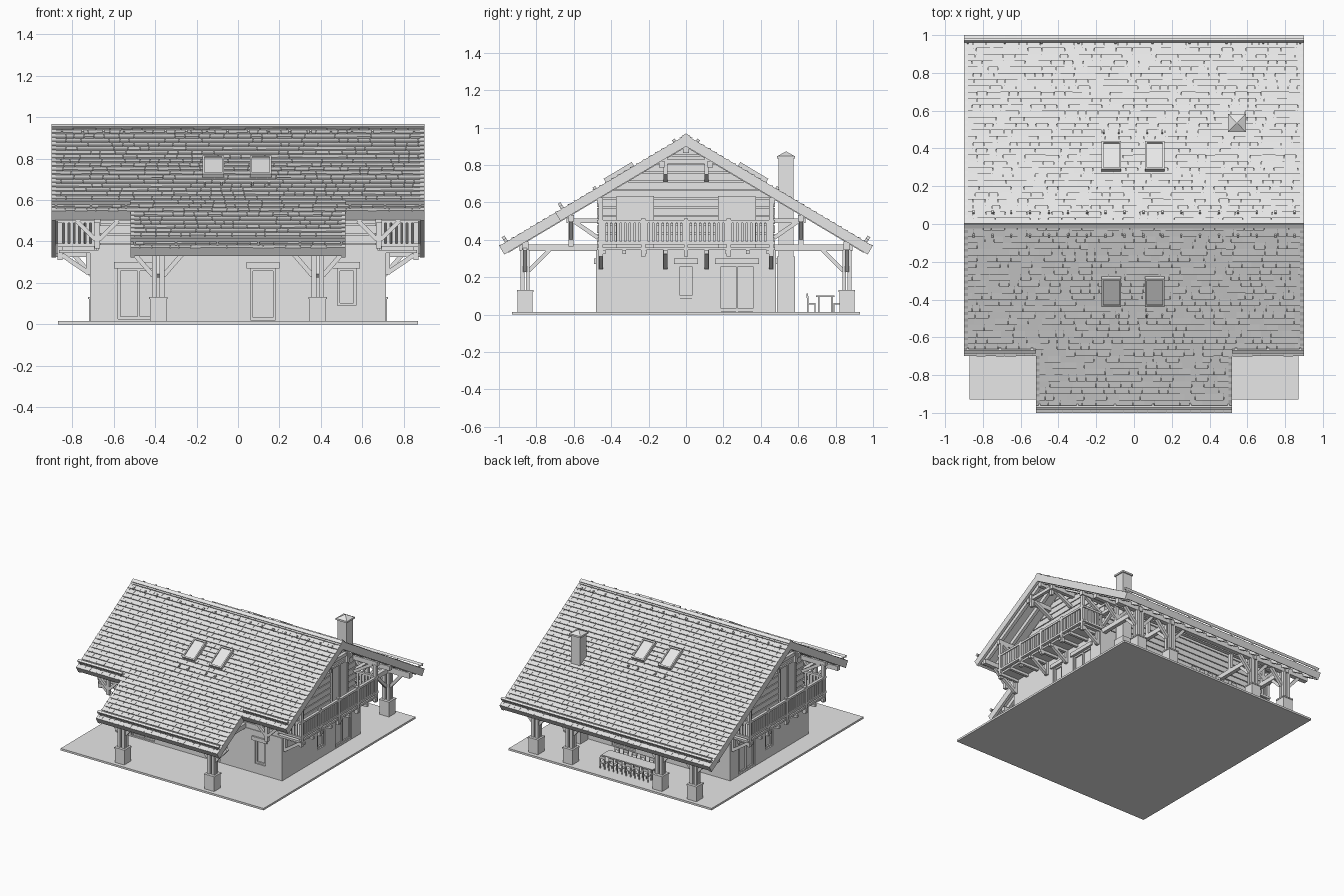
import bpy, bmesh, math, random
from mathutils import Vector

random.seed(4)
if "Cube" in bpy.data.objects:
    bpy.data.objects.remove(bpy.data.objects["Cube"])

grey = bpy.data.materials.new("pale_grey")
grey.use_nodes = True
grey.diffuse_color = (0.8, 0.8, 0.8, 1)
grey.node_tree.nodes["Principled BSDF"].inputs["Base Color"].default_value = (0.8, 0.8, 0.8, 1)

parts = {}
PITCH = 0.595
RIDGE = 0.965
ANG = math.atan(PITCH)


def hexa(name, pts):
    """Six-sided solid: four bottom corners, then four top corners."""
    bm = parts.setdefault(name, bmesh.new())
    v = [bm.verts.new(p) for p in pts]
    for f in ((3, 2, 1, 0), (4, 5, 6, 7), (0, 1, 5, 4), (1, 2, 6, 5), (2, 3, 7, 6), (3, 0, 4, 7)):
        bm.faces.new([v[i] for i in f])


def box(name, x, y, z):
    (a, b), (c, d) = sorted(x), sorted(y)
    hexa(name, [(p, q, h) for h in z for p, q in ((a, c), (b, c), (b, d), (a, d))])


def block(name, cx, cy, w, d, z0, z1):
    box(name, (cx - w / 2, cx + w / 2), (cy - d / 2, cy + d / 2), (z0, z1))


def beam(name, p, q, w=0.025):
    """Square timber between two points."""
    p, q = Vector(p), Vector(q)
    axis = (q - p).normalized()
    side = axis.cross((0, 0, 1))
    if side.length < 0.01:
        side = Vector((1, 0, 0))
    side = side.normalized() * w / 2
    up = side.cross(axis)
    hexa(name, [e + side * i + up * j for e in (p, q) for i, j in ((-1, -1), (1, -1), (1, 1), (-1, 1))])


def roof_z(y):
    return RIDGE - PITCH * abs(y)


def on_roof(x, y, s, h):
    """Point on slope s (-1 front, 1 back), raised by h along the normal."""
    return (x, s * (y + h * math.sin(ANG)), roof_z(y) + h * math.cos(ANG))


def slab(name, s, x, y, low, high, high_end=None):
    """Piece lying on the slope; high_end sets its top at the lower edge."""
    tops = (high, high if high_end is None else high_end)
    hexa(name, [on_roof(a, y[k], s, (low, tops[k])[t]) for t in (0, 1)
                for a, k in ((x[0], 0), (x[1], 0), (x[1], 1), (x[0], 1))])


# Ground floor, with openings: side, centre, width, bottom, top
box("ground_slab", (-0.87, 0.87), (-0.93, 0.93), (0, 0.015))
box("ground_floor_wall", (-0.715, 0.715), (-0.48, 0.48), (0.01, 0.345))
openings = [("front", -0.48, 0.2, 0.025, 0.27), ("front", 0.12, 0.12, 0.02, 0.27),
            ("front", 0.525, 0.09, 0.09, 0.27), ("back", 0.2, 0.2, 0.02, 0.27),
            ("back", -0.35, 0.12, 0.09, 0.27)]
for side in ("right", "left"):
    openings += [(side, 0, 0.09, 0.09, 0.27), (side, 0.272, 0.195, 0.02, 0.27)]


def on_wall(name, side, a, depth, z):
    s = -1 if side in ("front", "left") else 1
    face = 0.48 if side in ("front", "back") else 0.715
    d = (s * (face + depth[0]), s * (face + depth[1]))
    if face == 0.48:
        box(name, a, d, z)
    else:
        box(name, d, a, z)


for side, c, w, z0, z1 in openings:
    a, b = c - w / 2, c + w / 2
    on_wall("opening_cutter", side, (a, b), (-0.02, 0.05), (z0, z1))
    on_wall("door_and_window_lintels", side, (a - 0.02, b + 0.02), (-0.005, 0.012), (z1, z1 + 0.03))
    for m in (a + 0.006, b - 0.006) + ((c,) if w > 0.15 else ()):
        on_wall("door_and_window_frames", side, (m - 0.006, m + 0.006), (-0.021, -0.008), (z0, z1))
    for z in (z0, z1 - 0.012):
        on_wall("door_and_window_frames", side, (a, b), (-0.021, -0.01), (z, z + 0.012))

# Upper floor of stacked logs, clipped under the roof
def half(z, inset):
    return max(0.01, min(0.475, (RIDGE - 0.06 - z) / PITCH) - inset)


rows = 12
rise = (0.9 - 0.345) / rows
for i in range(rows):
    z = 0.345 + i * rise
    for name, end, inset, top in (("upper_wall_logs", 0.675, 0, z + rise - 0.006),
                                  ("upper_wall_core", 0.665, 0.008, z + rise)):
        hexa(name, [(sx * end, sy * half(h, inset), h) for h in (z, top)
                    for sx, sy in ((-1, -1), (1, -1), (1, 1), (-1, 1))])

# Roof: deck, rafters, edge boards and overlapping shingles
def sections(s):
    return [(-0.9, 0.9, 0, 1)] if s > 0 else [(-0.9, 0.9, 0, 0.7), (-0.52, 0.52, 0.7, 1)]


for s in (-1, 1):
    for x0, x1, y0, y1 in sections(s):
        slab("roof_deck", s, (x0, x1), (y0, y1), -0.03, -0.011)
        for e in (x0, x1 - 0.02):
            slab("verge_boards", s, (e, e + 0.02), (y0, y1), -0.056, -0.004)
        if s < 0 and y0 == 0:
            spans = ((-0.9, -0.52), (0.52, 0.9))
        else:
            spans = ((x0, x1),)
        for a, b in spans:
            slab("eave_fascia", s, (a, b), (y1 - 0.015, y1), -0.048, -0.004)
            slab("snow_rails", s, (a, b), (y1 - 0.045, y1 - 0.03), 0.012, 0.03)
            n = round((b - a) / 0.2)
            for k in range(n + 1):
                x = a + 0.02 + (b - a - 0.04) * k / n
                slab("snow_rails", s, (x - 0.005, x + 0.005), (y1 - 0.045, y1 - 0.03), -0.01, 0.012)
    for k in range(18):
        x = -0.85 + 0.1 * k
        end = 0.98 if s > 0 or abs(x) < 0.52 else 0.68
        slab("rafters", s, (x - 0.012, x + 0.012), (0.03, end), -0.06, -0.028)
        slab("ridge_hooks", s, (x - 0.005, x + 0.005), (0.055, 0.07), -0.005, 0.01)
    courses = 30
    for c in range(courses):
        y0, y1 = c / courses, (c + 1) / courses
        edge = 0.9 if s > 0 or y1 < 0.71 else 0.52
        x = -edge
        while x < edge:
            nx = x + random.uniform(0.04, 0.075)
            if nx > edge - 0.03:
                nx = edge
            slab("roof_shingles", s, (x, nx - 0.0015), (y0, y1), -0.013, -0.008, random.uniform(-0.001, 0.001))
            x = nx
    slab("ridge_cap", s, (-0.9, 0.9), (0, 0.022), -0.01, 0.003)
    # Skylights
    for cx in (-0.12, 0.11):
        slab("skylight_glass", s, (cx - 0.045, cx + 0.045), (0.29, 0.425), -0.01, 0.012)
        for e in (cx - 0.052, cx + 0.042):
            slab("skylight_frames", s, (e, e + 0.01), (0.28, 0.43), -0.01, 0.02)
        for y in (0.28, 0.42):
            slab("skylight_frames", s, (cx - 0.052, cx + 0.052), (y, y + 0.01), -0.01, 0.02)
        for e in (-0.04, 0.04):
            slab("ridge_hooks", s, (cx + e - 0.004, cx + e + 0.004), (0.48, 0.495), -0.005, 0.01)

# Long purlins under the rafters
for y in (0, 0.13, -0.13, 0.46, -0.46, 0.615, -0.615):
    top = roof_z(y) - 0.066
    box("purlins", (-0.88, 0.88), (y - 0.015, y + 0.015), (top - 0.035, top))

# Porch columns with stone bases, ties and braces
for s, xs, plate in ((-1, (-0.385, 0.385), 0.5), (1, (-0.68, -0.385, 0.385, 0.68), 0.88)):
    y = s * 0.86
    box("eave_plates", (-plate, plate), (y - 0.018, y + 0.018), (0.345, 0.39))
    for x in xs:
        block("column_bases", x, y, 0.08, 0.08, 0.01, 0.125)
        block("column_bases", x, y, 0.088, 0.088, 0.122, 0.132)
        for dx in (-0.018, 0.018):
            for dy in (-0.014, 0.014):
                block("porch_posts", x + dx, y + dy, 0.024, 0.02, 0.13, 0.345)
        box("porch_tie_beams", (x - 0.015, x + 0.015), (s * 0.47, s * 0.89), (0.34, 0.375))
        beam("porch_braces", (x, y - s * 0.02, 0.235), (x, y - s * 0.13, 0.345), 0.022)
        for d in (-1, 1):
            beam("porch_braces", (x + d * 0.025, y, 0.235), (x + d * 0.125, y, 0.35), 0.022)
        block("purlin_posts", x, s * 0.615, 0.025, 0.025, 0.37, 0.5)
    # Bracketed log ends carrying the outer purlin
    for x in (-0.68, 0.68):
        box("log_brackets", (x - 0.015, x + 0.015), (s * 0.46, s * 0.64), (0.49, 0.515))
        beam("log_brackets", (x, s * 0.6, 0.5), (x, s * 0.47, 0.41), 0.022)
        block("purlin_posts", x, s * 0.615, 0.025, 0.025, 0.365, 0.5)
        for d in (-1, 1):
            beam("log_brackets", (x + d * 0.01, s * 0.615, 0.41), (x + d * 0.1, s * 0.615, 0.5), 0.02)

# Gables: balcony, doors and decorative truss, repeated on both ends
for m in (-1, 1):
    box("balcony_floor", (m * 0.66, m * 0.865), (-0.475, 0.475), (0.345, 0.36))
    for k in range(9):
        y = -0.44 + 0.11 * k
        box("balcony_joists", (m * 0.7, m * 0.88), (y - 0.01, y + 0.01), (0.325, 0.345))
    for y in (-0.455, -0.11, 0.11, 0.455):
        box("balcony_brackets", (m * 0.71, m * 0.735), (y - 0.012, y + 0.012), (0.24, 0.345))
        beam("balcony_brackets", (m * 0.725, y, 0.25), (m * 0.85, y, 0.335), 0.022)
    for z in (0.375, 0.49):
        box("balcony_rails", (m * 0.85, m * 0.872), (-0.475, 0.475), (z, z + 0.016))
        for y in (-0.465, 0.465):
            box("balcony_rails", (m * 0.67, m * 0.87), (y - 0.009, y + 0.009), (z, z + 0.016))
    for y in (-0.455, -0.228, 0, 0.228, 0.455):
        top = 0.6 if abs(y) > 0.4 else 0.515
        block("balcony_posts", m * 0.86, y, 0.024, 0.024, 0.31, top)
    for k in range(36):
        y = -0.4375 + 0.025 * k
        block("balcony_slats", m * 0.861, y, 0.008, 0.017, 0.38, 0.495)
    for k in range(6):
        for y in (-0.465, 0.465):
            block("balcony_slats", m * (0.7 + 0.026 * k), y, 0.017, 0.008, 0.38, 0.495)
    for c in (-0.272, 0.272):
        box("balcony_doors", (m * 0.66, m * 0.68), (c - 0.095, c + 0.095), (0.36, 0.63))
        for e in (-0.095, 0, 0.095):
            block("balcony_door_frames", m * 0.68, c + e, 0.012, 0.012, 0.36, 0.63)
        block("balcony_door_frames", m * 0.68, c, 0.012, 0.2, 0.62, 0.635)
    box("gable_truss", (m * 0.84, m * 0.865), (-0.14, 0.14), (0.805, 0.83))
    for y in (-0.11, 0.11):
        block("gable_truss", m * 0.86, y, 0.022, 0.022, 0.75, 0.85)
        beam("gable_truss", (m * 0.68, y, 0.72), (m * 0.85, y, 0.81), 0.022)
    for y in (-0.455, 0.455):
        beam("gable_truss", (m * 0.68, y, 0.5), (m * 0.84, y, 0.6), 0.022)

# Chimney with a pyramid cap
cx, cy = 0.545, 0.535
block("chimney", cx, cy, 0.095, 0.095, 0.012, 0.31)
block("chimney", cx, cy, 0.08, 0.08, 0.3, 0.84)
block("chimney_cap", cx, cy, 0.096, 0.096, 0.835, 0.848)
r = 0.045
hexa("chimney_cap", [(cx + i * w, cy + j * w, z) for w, z in ((r, 0.848), (0.002, 0.872))
                     for i, j in ((-1, -1), (1, -1), (1, 1), (-1, 1))])

# Outdoor table with two rows of chairs
box("table", (-0.27, 0.17), (0.695, 0.795), (0.095, 0.102))
for x in (-0.255, 0.155):
    for y in (0.71, 0.78):
        block("table", x, y, 0.01, 0.01, 0.012, 0.097)
for k in range(6):
    x = -0.235 + 0.074 * k
    for y, back in ((0.67, 0.648), (0.81, 0.828)):
        block("chairs", x, y, 0.044, 0.044, 0.055, 0.061)
        block("chairs", x, back, 0.044, 0.006, 0.09, 0.112)
        for dx in (-0.019, 0.019):
            for dy in (-0.019, 0.019):
                tall = 0.1 if abs(y + dy - back) < 0.01 else 0.057
                block("chairs", x + dx, y + dy, 0.006, 0.006, 0.012, tall)

# Turn every part into an object
for name, bm in parts.items():
    bmesh.ops.recalc_face_normals(bm, faces=bm.faces)
    mesh = bpy.data.meshes.new(name)
    bm.to_mesh(mesh)
    bm.free()
    mesh.materials.append(grey)
    bpy.context.collection.objects.link(bpy.data.objects.new(name, mesh))

cutter = bpy.data.objects["opening_cutter"]
cutter.hide_render = True
cutter.hide_viewport = True
cutter.display_type = "WIRE"
cut = bpy.data.objects["ground_floor_wall"].modifiers.new("openings", "BOOLEAN")
cut.operation = "DIFFERENCE"
cut.object = cutter
